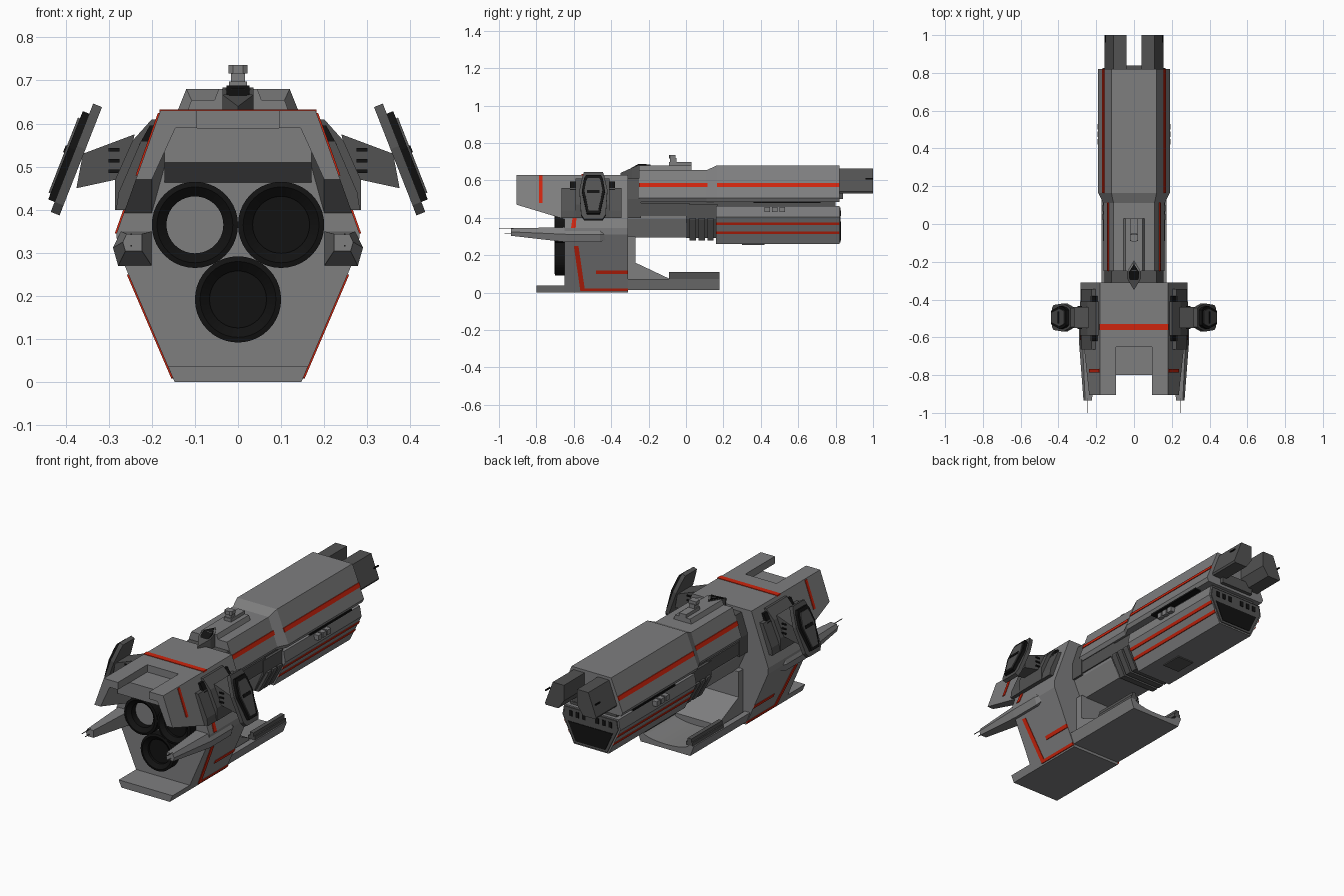
import bpy, bmesh, math
from mathutils import Vector

if "Cube" in bpy.data.objects:
    bpy.data.objects.remove(bpy.data.objects["Cube"])


def material(name, col):
    m = bpy.data.materials.new(name)
    m.diffuse_color = (*col, 1)
    m.use_nodes = True
    m.node_tree.nodes["Principled BSDF"].inputs["Base Color"].default_value = m.diffuse_color
    return m


GREY = material("hull grey", (0.21, 0.21, 0.213))
DARK = material("dark grey", (0.085, 0.085, 0.085))
BLACK = material("black", (0.006, 0.006, 0.006))
RED = material("red trim", (0.62, 0.018, 0.004))


def finish(name, bm, mat, mirror=False):
    bmesh.ops.recalc_face_normals(bm, faces=bm.faces)
    me = bpy.data.meshes.new(name)
    bm.to_mesh(me)
    bm.free()
    me.materials.append(mat)
    ob = bpy.data.objects.new(name, me)
    bpy.context.collection.objects.link(ob)
    if mirror:
        ob.modifiers.new("mirror", 'MIRROR')
    return ob


def skin(name, loops, mat, mirror=False):
    """Closed solid through matching loops of 3D points."""
    bm = bmesh.new()
    rows = [[bm.verts.new(p) for p in lp] for lp in loops]
    n = len(rows[0])
    for a, b in zip(rows, rows[1:]):
        for i in range(n):
            bm.faces.new((a[i], a[(i + 1) % n], b[(i + 1) % n], b[i]))
    bm.faces.new(rows[0])
    bm.faces.new(rows[-1])
    return finish(name, bm, mat, mirror)


def along_y(name, pts, y0, y1, mat, mirror=False):
    return skin(name, [[(x, y, z) for x, z in pts] for y in (y0, y1)], mat, mirror)


def along_x(name, pts, x0, x1, mat, mirror=False):
    return skin(name, [[(x, y, z) for y, z in pts] for x in (x0, x1)], mat, mirror)


def along_z(name, pts, z0, z1, mat, mirror=False):
    return skin(name, [[(x, y, z) for x, y in pts] for z in (z0, z1)], mat, mirror)


def box(name, x0, x1, y0, y1, z0, z1, mat, mirror=False):
    return along_x(name, [(y0, z0), (y1, z0), (y1, z1), (y0, z1)], x0, x1, mat, mirror)


def sym(pts):
    return pts + [(-x, z) for x, z in reversed(pts)]


def side_x(prof, z):
    """Half width of a profile (listed bottom to top) at height z."""
    for (xa, za), (xb, zb) in zip(prof, prof[1:]):
        if za <= z <= zb:
            return xa + (xb - xa) * (z - za) / (zb - za)
    return prof[0][0] if z < prof[0][1] else prof[-1][0]


def stripe(name, prof, yz, mat=RED):
    """Thin plate lying on the sloped flank of a profile, both sides."""
    skin(name, [[(side_x(prof, z) + d, y, z) for y, z in yz] for d in (-0.004, 0.004)], mat, True)


def band(name, prof, y0, y1, z0, z1, mat=RED):
    stripe(name, prof, [(y0, z0), (y1, z0), (y1, z1), (y0, z1)], mat)


# ---- Engine hull
HULL = [(0.147, 0), (0.28, 0.31), (0.282, 0.345), (0.18, 0.63)]
along_y("engine_hull", sym(HULL), -0.65, -0.31, GREY)
along_y("tail_ledge", sym([(0.147, 0), (0.163, 0.038)]), -0.80, -0.64, GREY)

# upper overhang: centre block with a notch between two prongs
along_x("overhang_centre", [(-0.64, 0.46), (-0.80, 0.51), (-0.80, 0.59), (-0.64, 0.59)],
        -0.17, 0.17, GREY)


def prong(y, zb):
    pts = [(0.095, 0.63), (0.18, 0.63), (side_x(HULL, zb), zb),
           (0.2, zb), (0.145, 0.59), (0.095, 0.59)]
    return [(x, y, z) for x, z in pts]


skin("overhang_prong", [prong(-0.905, 0.47), prong(-0.64, 0.39)], GREY, True)

# hull trim
box("top_stripe", -0.182, 0.182, -0.56, -0.53, 0.625, 0.633, RED)
band("prong_stripe", HULL, -0.785, -0.768, 0.48, 0.625)
stripe("flank_stripe_upper", HULL, [(-0.615, 0.345), (-0.59, 0.345), (-0.585, 0.41), (-0.605, 0.41)])
stripe("flank_stripe_lower", HULL, [(-0.565, 0.01), (-0.54, 0.01), (-0.575, 0.25), (-0.6, 0.25)])
band("keel_stripe", HULL, -0.56, -0.31, 0.008, 0.022)
band("flank_dash", HULL, -0.48, -0.31, 0.1, 0.118)

# ---- Three engine nozzles
N = 40


def ring(cx, cz, r, y):
    return [(cx + r * math.cos(2 * math.pi * i / N), y, cz + r * math.sin(2 * math.pi * i / N))
            for i in range(N)]


for i, (cx, cz) in enumerate([(-0.1, 0.365), (0.1, 0.365), (0, 0.192)]):
    bm = bmesh.new()
    rows = [[bm.verts.new(p) for p in ring(cx, cz, r, y)]
            for r, y in [(0.1, -0.64), (0.1, -0.70), (0.088, -0.703), (0.066, -0.685), (0.066, -0.64)]]
    for a, b in zip(rows, rows[1:] + rows[:1]):
        for k in range(N):
            bm.faces.new((a[k], a[(k + 1) % N], b[(k + 1) % N], b[k]))
    finish(f"engine_nozzle_{i}", bm, BLACK)
    if i:
        skin(f"engine_core_{i}", [ring(cx, cz, 0.067, -0.672), ring(cx, cz, 0.067, -0.64)], BLACK)

# ---- Side fins with antennas
FIN = [(0.2, 0.27), (0.278, 0.27), (0.29, 0.312), (0.272, 0.35), (0.2, 0.35)]


def fin(y, s, zc):
    return [(0.245 + (x - 0.245) * s, y, zc + (z - 0.312) * s) for x, z in FIN]


skin("side_fin", [fin(-0.935, 0.5, 0.325), fin(-0.64, 1, 0.312), fin(-0.46, 1, 0.312),
                  fin(-0.41, 0.5, 0.312)], GREY, True)
for z in (0.315, 0.342):
    box("antenna", 0.246, 0.249, -1.0 if z > 0.33 else -0.97, -0.92, z, z + 0.003, DARK, True)

# ---- Shoulder mounts, arms and pods
along_y("mount_core", [(0.17, 0.61), (0.2, 0.61), (0.245, 0.56), (0.285, 0.47), (0.285, 0.4), (0.24, 0.4)],
        -0.59, -0.41, DARK, True)
along_y("mount_base", [(0.17, 0.56), (0.225, 0.56), (0.277, 0.44), (0.283, 0.4), (0.24, 0.4)],
        -0.665, -0.345, DARK, True)
along_y("mount_rim", [(0.17, 0.595), (0.205, 0.595), (0.23, 0.55), (0.17, 0.55)], -0.62, -0.38, BLACK, True)
along_y("pod_arm", [(0.24, 0.575), (0.36, 0.53), (0.375, 0.45), (0.26, 0.475)], -0.55, -0.44, DARK, True)
for z in (0.485, 0.51, 0.535):
    box("arm_rib", 0.275, 0.3, -0.556, -0.434, z, z + 0.008, BLACK, True)

T, NRM = Vector((-0.365, 0, 0.931)), Vector((0.931, 0, 0.365))
POD = [(0.05, -0.135), (0.066, -0.11), (0.075, 0.03), (0.058, 0.11), (0.05, 0.135)]


def pod_plate(name, half, d0, d1, mat, s=1.0, t0=0.0):
    loops = []
    for d in (d0, d1):
        base = Vector((0.376, -0.495, 0.517)) + NRM * d
        loops.append([tuple(base + Vector((0, w * s, 0)) + T * (t * s + t0)) for w, t in sym(half)])
    skin(name, loops, mat, True)


def sym_pod(half):
    return half


pod_plate("pod_back", POD, -0.012, 0.01, DARK)
pod_plate("pod_face", [(0.035, -0.11), (0.062, 0.02), (0.05, 0.09), (0.04, 0.11)], 0.01, 0.026, BLACK)
pod_plate("pod_panel", [(0.026, -0.095), (0.048, 0.02), (0.038, 0.075), (0.03, 0.092)], 0.026, 0.031, DARK)
pod_plate("pod_slit", [(0.033, 0.005), (0.033, 0.022)], 0.03, 0.034, BLACK)

# ---- Upper gun housing
UP = [(0.18, 0.485), (0.19, 0.505), (0.12, 0.68)]
REAR = [(0.15, 0.485), (0.162, 0.505), (0.108, 0.655)]


def sec(prof, y):
    return [(x, y, z) for x, z in sym(prof)]


skin("upper_housing", [sec(REAR, -0.25), sec(REAR, 0.11), sec(UP, 0.165), sec(UP, 0.82)], GREY)
band("housing_stripe_front", UP, 0.165, 0.82, 0.566, 0.587)
band("housing_stripe_rear", REAR, -0.25, 0.115, 0.566, 0.587)
along_y("upper_muzzle_prong", [(0.04, 0.665), (0.108, 0.665), (0.155, 0.54), (0.15, 0.53), (0.075, 0.53), (0.04, 0.58)],
        0.8, 1.0, DARK, True)
box("muzzle_notch", 0.148, 0.154, 0.96, 1.0, 0.605, 0.612, BLACK, True)
box("muzzle_bridge", -0.1, 0.1, 0.8, 0.84, 0.5, 0.56, DARK)

# dorsal platform, canopy hatch and turret
along_y("dorsal_platform", sym([(0.06, 0.64), (0.045, 0.68)]), -0.25, 0.03, GREY)
HEX = [(0, -0.35), (0.036, -0.29), (0.036, -0.25), (0, -0.19), (-0.036, -0.25), (-0.036, -0.29)]


def hatch(s, lift):
    return [(x * s, -0.27 + (y + 0.27) * s, min(0.684, 0.64 + (y + 0.35) * 0.45) + lift) for x, y in HEX]


skin("hatch_rim", [[(x, y, 0.61) for x, y in HEX], hatch(1, 0)], DARK)
skin("hatch_panel", [hatch(0.75, -0.004), hatch(0.75, 0.004)], BLACK)
box("turret_base", -0.021, 0.021, -0.09, 0.03, 0.675, 0.698, GREY)
box("turret_neck", -0.016, 0.016, -0.085, -0.05, 0.69, 0.72, GREY)
along_z("turret_cap", [(-0.022, -0.085), (-0.012, -0.092), (0.012, -0.092), (0.022, -0.085),
                       (0.022, -0.055), (-0.022, -0.055)], 0.716, 0.736, GREY)

# ---- Lower gun barrel
LOW = [(0.105, 0.26), (0.175, 0.405), (0.165, 0.462)]
along_y("lower_barrel", sym(LOW), 0.16, 0.82, GREY)
for z in (0.314, 0.362):
    band("barrel_stripe", LOW, 0.16, 0.82, z, z + 0.014)
along_y("lower_muzzle_rim", sym([(0.1, 0.268), (0.166, 0.405), (0.157, 0.455)]), 0.81, 0.826, DARK)
along_y("lower_muzzle_mouth", sym([(0.09, 0.28), (0.135, 0.38)]), 0.82, 0.829, BLACK)
for x in (0.03, 0.07, 0.11):
    box("muzzle_vent", x, x + 0.02, 0.82, 0.829, 0.41, 0.44, BLACK, True)
for i in range(3):
    y = 0.42 + i * 0.04
    box("barrel_ridge", 0.15, 0.194, y, y + 0.03, 0.43, 0.458, GREY, True)
    y = 0.02 + i * 0.047
    along_y("barrel_clamp", sym([(0.11, 0.28), (0.168, 0.39), (0.168, 0.4)]), y, y + 0.034, DARK)
box("housing_vents", 0.15, 0.187, 0.36, 0.72, 0.478, 0.488, BLACK, True)
box("gun_spacer", -0.14, 0.14, -0.3, 0.80, 0.45, 0.5, DARK)
along_y("breech_block", sym([(0.1, 0.292), (0.155, 0.395), (0.155, 0.47)]), 0.0, 0.17, DARK)
along_y("breech_body", sym([(0.1, 0.295), (0.145, 0.395), (0.145, 0.47)]), -0.32, 0.0, GREY)
along_y("upper_neck", sym([(0.157, 0.4), (0.157, 0.5), (0.12, 0.61)]), -0.33, -0.24, DARK)
box("breech_rail", 0.14, 0.152, -0.31, 0.02, 0.41, 0.48, DARK, True)
box("belly_hatch", -0.05, 0.05, 0.3, 0.42, 0.254, 0.262, DARK)

# ---- Forward keel tray with rails and wedge support
arc = [(0.14 * math.cos(a), 0.072 - 0.032 * math.sin(a)) for a in
       [math.pi * i / 12 for i in range(13)]]
tray = [(-0.15, 0.015), (0.15, 0.015), (0.172, 0.072)] + arc + [(-0.172, 0.072)]
along_y("keel_tray", tray, -0.32, 0.178, GREY)
along_x("keel_wedge", [(-0.32, 0.03), (-0.09, 0.03), (-0.09, 0.075), (-0.27, 0.16), (-0.27, 0.3), (-0.32, 0.3)],
        -0.13, 0.13, GREY)
box("keel_rail", 0.125, 0.165, -0.09, 0.178, 0.07, 0.09, DARK, True)
box("keel_rail_cap", 0.135, 0.158, -0.09, 0.178, 0.09, 0.11, DARK, True)
